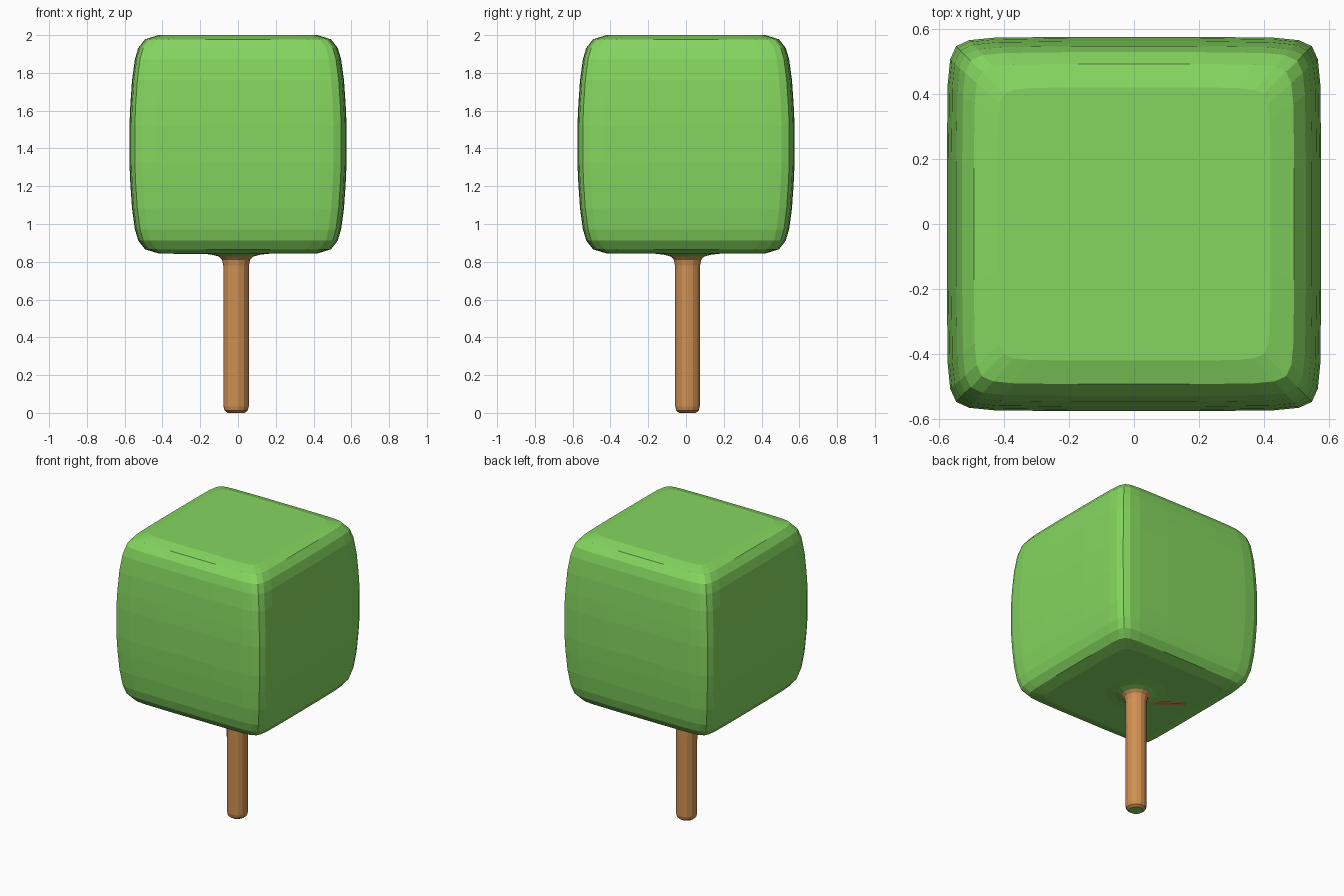
import bpy, bmesh, math

cube = bpy.data.objects.get("Cube")
if cube:
    bpy.data.objects.remove(cube, do_unlink=True)


def make_material(name, colour):
    mat = bpy.data.materials.new(name)
    mat.use_nodes = True
    mat.diffuse_color = colour
    mat.node_tree.nodes["Principled BSDF"].inputs["Base Color"].default_value = colour
    return mat


green = make_material("leaf green", (0.231, 0.672, 0.114, 1))
brown = make_material("bark brown", (0.63, 0.28, 0.085, 1))


def loft(name, rings, materials, rule=lambda face: 0):
    """Skin a stack of closed rings, cap both ends and colour faces by rule."""
    bm = bmesh.new()
    loops = [[bm.verts.new(p) for p in ring] for ring in rings]
    for low, high in zip(loops, loops[1:]):
        for i in range(len(low)):
            j = (i + 1) % len(low)
            bm.faces.new((low[i], low[j], high[j], high[i]))
    bm.faces.new(loops[0][::-1])
    bm.faces.new(loops[-1])
    bmesh.ops.recalc_face_normals(bm, faces=bm.faces)
    for face in bm.faces:
        face.material_index = rule(face)
    mesh = bpy.data.meshes.new(name)
    bm.to_mesh(mesh)
    bm.free()
    for mat in materials:
        mesh.materials.append(mat)
    obj = bpy.data.objects.new(name, mesh)
    bpy.context.collection.objects.link(obj)
    return obj


# Rounded square outline of unit half width, one quarter turned four times
half = [(1, 0.35), (0.995, 0.75), (0.982, 0.88)]
quarter = half + [(0.95, 0.95)] + [(y, x) for x, y in reversed(half)]
outline = []
for turn in range(4):
    for x, y in quarter:
        outline.append((x, y))
    quarter = [(-y, x) for x, y in quarter]

# Crown: bulging sides, softened top and bottom edges
centre = 1.422
upper = [(0.575, 0.1), (0.57, 0.21), (0.561, 0.34), (0.546, 0.45),
         (0.528, 0.51), (0.492, 0.556), (0.42, 0.578)]
levels = [(w, centre - h) for w, h in reversed(upper)] + [(w, centre + h) for w, h in upper]
crown_rings = [[(x * w, y * w, z) for x, y in outline] for w, z in levels]
loft("leafy_crown", crown_rings, [green])

# Trunk: round post with a softened foot and a flare into the crown
SIDES = 14
trunk_profile = [(0.045, 0), (0.061, 0.012), (0.067, 0.035), (0.068, 0.78),
                 (0.074, 0.81), (0.092, 0.828), (0.13, 0.838), (0.2, 0.845)]
trunk_rings = []
for r, z in trunk_profile:
    angles = [2 * math.pi * i / SIDES for i in range(SIDES)]
    trunk_rings.append([(-0.01 + r * math.cos(a), 0.008 + r * math.sin(a), z) for a in angles])


def trunk_colour(face):
    z = face.calc_center_median().z
    return 1 if z > 0.825 or z < 0.003 else 0


loft("trunk", trunk_rings, [brown, green], trunk_colour)

# Bark streak: thin plate under the crown
bpy.ops.mesh.primitive_cube_add(size=1, location=(-0.25, 0.05, 0.843))
streak = bpy.context.object
streak.name = "bark_streak"
streak.scale = (0.2, 0.03, 0.006)
streak.rotation_euler.z = math.radians(145)
streak.data.materials.append(brown)
